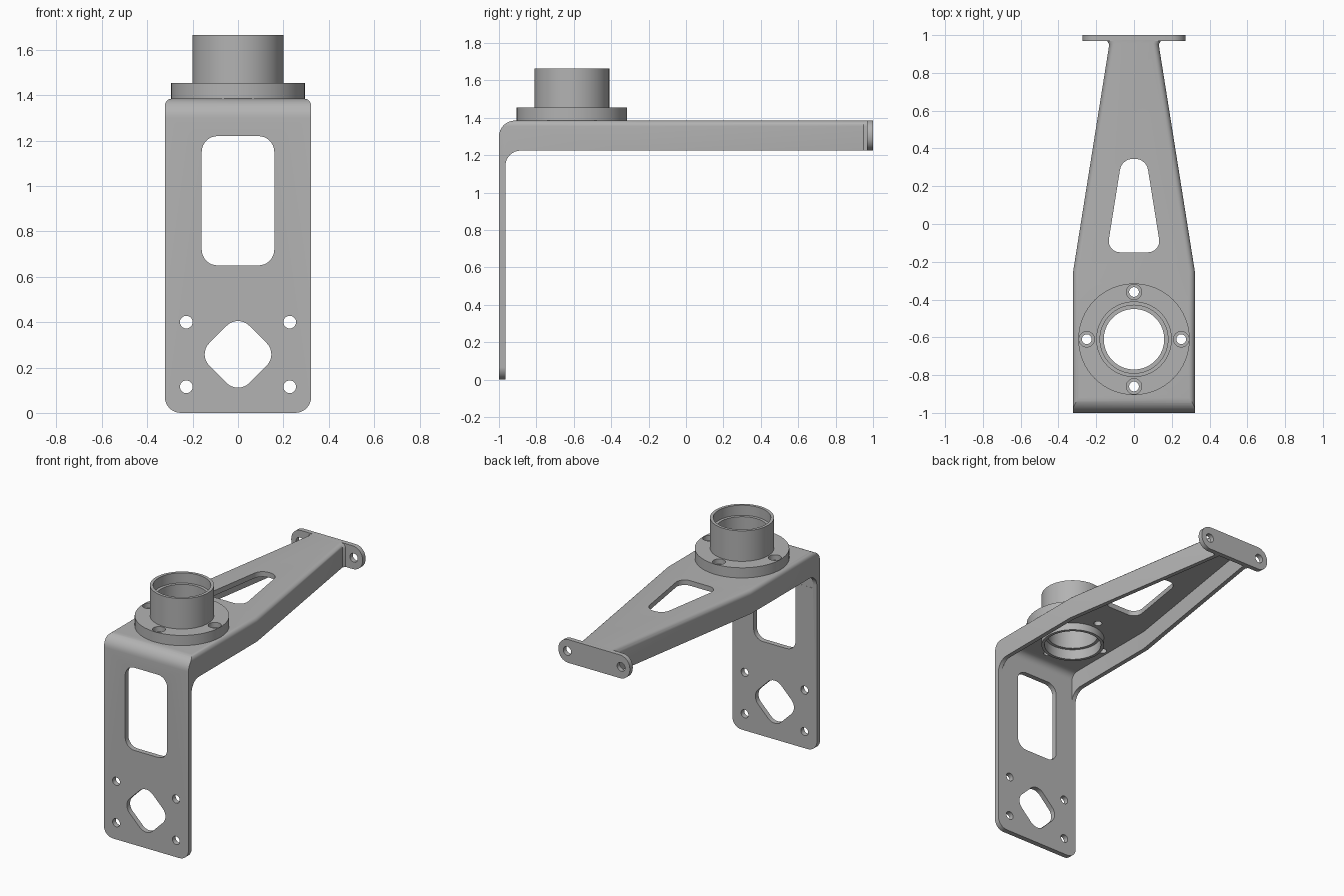
import bpy, bmesh, math
from mathutils import Vector

if "Cube" in bpy.data.objects:
    bpy.data.objects.remove(bpy.data.objects["Cube"], do_unlink=True)

metal = bpy.data.materials.new("grey_metal")
metal.use_nodes = True
metal.diffuse_color = (0.45, 0.45, 0.45, 1)
metal.node_tree.nodes["Principled BSDF"].inputs["Base Color"].default_value = metal.diffuse_color

TOP, LOW = 1.385, 1.225          # arm top and lower edge
FRONT, BACK = -1.0, -0.965       # faces of the upright plate
HALF = 0.322                     # half width
HUB_Y = -0.61


def rounded(corners, steps=8):
    """Outline from (u, v, radius) corners, each replaced by an arc."""
    out = []
    for i, (u, v, r) in enumerate(corners):
        p = Vector((u, v))
        if not r:
            out.append(p)
            continue
        a = (Vector(corners[i - 1][:2]) - p).normalized()
        b = (Vector(corners[(i + 1) % len(corners)][:2]) - p).normalized()
        half = a.angle(b) / 2
        centre = p + (a + b).normalized() * (r / math.sin(half))
        start = p + a * (r / math.tan(half)) - centre
        end = p + b * (r / math.tan(half)) - centre
        sweep = math.pi - 2 * half
        for k in range(steps + 1):
            t = k / steps
            out.append(centre + (start * math.sin((1 - t) * sweep)
                                 + end * math.sin(t * sweep)) / math.sin(sweep))
    return out


def circle(u, v, r, n=32):
    return [Vector((u + r * math.cos(2 * math.pi * k / n),
                    v + r * math.sin(2 * math.pi * k / n))) for k in range(n)]


def finish(name, bm):
    bmesh.ops.recalc_face_normals(bm, faces=bm.faces)
    mesh = bpy.data.meshes.new(name)
    bm.to_mesh(mesh)
    bm.free()
    ob = bpy.data.objects.new(name, mesh)
    bpy.context.collection.objects.link(ob)
    mesh.materials.append(metal)
    return ob


def prism_mesh(outline, axis, lo, hi):
    place = {"x": lambda p, d: (d, p[0], p[1]),
             "y": lambda p, d: (p[0], d, p[1]),
             "z": lambda p, d: (p[0], p[1], d)}[axis]
    bm = bmesh.new()
    rings = [[bm.verts.new(place(p, d)) for p in outline] for d in (lo, hi)]
    n = len(outline)
    for ring in rings:
        bm.faces.new(ring)
    for i in range(n):
        j = (i + 1) % n
        bm.faces.new((rings[0][i], rings[0][j], rings[1][j], rings[1][i]))
    bmesh.ops.recalc_face_normals(bm, faces=bm.faces)
    return bm


def prism(name, outline, axis, lo, hi):
    return finish(name, prism_mesh(outline, axis, lo, hi))


def combine(ob, cutter, operation="DIFFERENCE"):
    mod = ob.modifiers.new("cut", "BOOLEAN")
    mod.operation, mod.solver, mod.object = operation, "EXACT", cutter
    bpy.context.view_layer.objects.active = ob
    bpy.ops.object.modifier_apply(modifier=mod.name)
    bpy.data.objects.remove(cutter, do_unlink=True)


def smooth(ob):
    bpy.ops.object.select_all(action="DESELECT")
    ob.select_set(True)
    bpy.context.view_layer.objects.active = ob
    bpy.ops.object.shade_smooth_by_angle(angle=math.radians(30))


def mirrored(side):
    return side + [(-x, y) for x, y in reversed(side)]


# Tapered bracket, rounded along its long upper edges
bm = prism_mesh(mirrored([(HALF, -1.1), (HALF, -0.25), (0.131, 0.95), (0.146, 0.975)]), "z", -0.1, TOP)
long_edges = [e for e in bm.edges if all(v.co.z > 1 for v in e.verts)
              and e.verts[0].co.x * e.verts[1].co.x > 0]
bmesh.ops.bevel(bm, geom=long_edges, offset=0.03, segments=5, profile=0.5, affect="EDGES")
bracket = finish("bracket", bm)

# Bent side profile: upright plate and arm
bend = rounded([(FRONT, -0.2, 0), (BACK, -0.2, 0), (BACK, LOW, 0.08), (1.2, LOW, 0),
                (1.2, TOP + 0.0005, 0), (FRONT, TOP + 0.0005, 0.085)])
combine(bracket, prism("bend", bend, "x", -0.5, 0.5), "INTERSECT")

# Rounded lower corners of the plate
face = rounded([(-0.5, 1.6, 0), (-0.5, 0.3, 0), (-HALF - 0.0005, 0.3, 0), (-HALF - 0.0005, 0, 0.07),
                (HALF + 0.0005, 0, 0.07), (HALF + 0.0005, 0.3, 0), (0.5, 0.3, 0), (0.5, 1.6, 0)])
combine(bracket, prism("face", face, "y", -1.2, 1.2), "INTERSECT")

# Hollow underside of the arm
hollow = prism("hollow", mirrored([(0.292, -1.1), (0.292, -0.252), (0.102, 0.95), (0.102, 1.1)]), "z", 1.0, 1.6)
under = rounded([(BACK - 0.001, 1.12, 0), (1.05, 1.12, 0), (1.05, 1.35, 0), (BACK - 0.001, 1.35, 0.05)])
combine(hollow, prism("under", under, "x", -0.6, 0.6), "INTERSECT")
combine(bracket, hollow)

# Openings in the upright plate
window = rounded([(s * 0.16, z, 0.07) for s, z in ((-1, 0.65), (1, 0.65), (1, 1.22), (-1, 1.22))])
diamond = rounded([(0, 0.082, 0.07), (0.176, 0.258, 0.07), (0, 0.434, 0.07), (-0.176, 0.258, 0.07)])
bolts = [circle(s * 0.228, z, 0.028) for s in (-1, 1) for z in (0.115, 0.4)]
for outline in [window, diamond] + bolts:
    combine(bracket, prism("cutter", outline, "y", -1.1, -0.9))

# Openings in the top of the arm
slot = rounded([(-0.144, -0.15, 0.06), (0.144, -0.15, 0.06), (0.065, 0.345, 0.07), (-0.065, 0.345, 0.07)])
combine(bracket, prism("cutter", slot, "z", 1.3, 1.5))
combine(bracket, prism("cutter", circle(0, HUB_Y, 0.195, 64), "z", 1.3, 1.5))

# Flanged hub, revolved from its section
section = [(0.2, 1.3), (0.2, 1.383), (0.295, 1.383), (0.295, 1.455), (0.2, 1.455), (0.2, 1.665),
           (0.18, 1.665), (0.18, 1.595), (0.16, 1.595), (0.16, 1.37), (0.18, 1.37), (0.18, 1.3)]
bm = bmesh.new()
N = 64
rings = [[bm.verts.new((p.x, p.y, z)) for p in circle(0, HUB_Y, r, N)] for r, z in section]
for a, ring in enumerate(rings):
    last = rings[a - 1]
    for k in range(N):
        m = (k + 1) % N
        bm.faces.new((last[k], last[m], ring[m], ring[k]))
hub = finish("hub", bm)

# Counterbored screw holes through the hub flange and arm
for dx, dy in ((1, 0), (-1, 0), (0, 1), (0, -1)):
    x, y = 0.25 * dx, HUB_Y + 0.25 * dy
    combine(hub, prism("cutter", circle(x, y, 0.041), "z", 1.42, 1.5))
    for part in (hub, bracket):
        combine(part, prism("cutter", circle(x, y, 0.026), "z", 1.3, 1.5))

# Mounting plate at the rear end
plate = rounded([(-0.272, LOW, 0.075), (0.272, LOW, 0.075), (0.272, TOP, 0.075), (-0.272, TOP, 0.075)])
end_plate = prism("end_plate", plate, "y", 0.968, 1.0)
for s in (-1, 1):
    combine(end_plate, prism("cutter", circle(s * 0.205, (LOW + TOP) / 2, 0.03), "y", 0.9, 1.1))

for part in (bracket, hub, end_plate):
    smooth(part)
